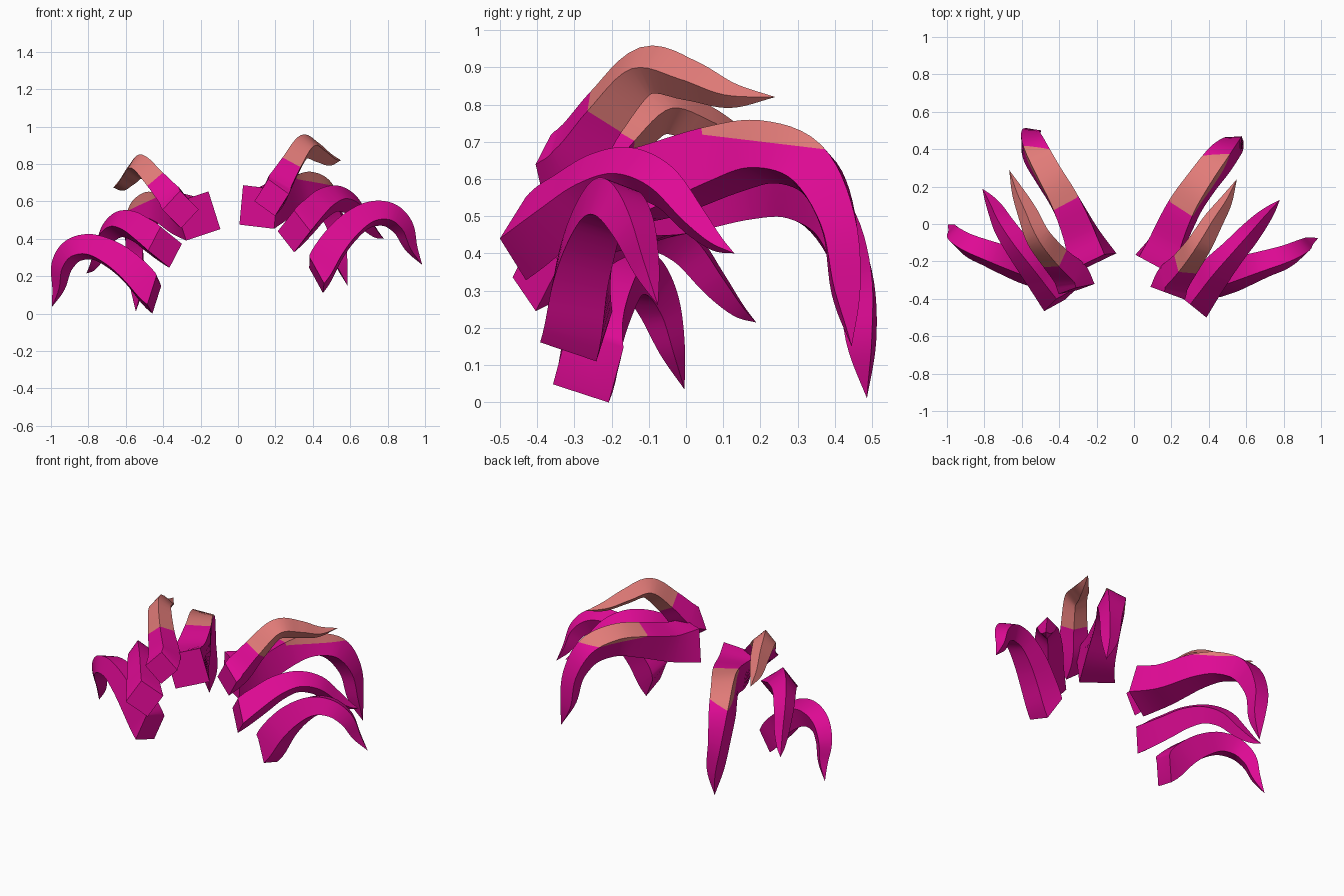
import bpy, bmesh, math
from mathutils import Vector, Matrix

if "Cube" in bpy.data.objects:
    bpy.data.objects.remove(bpy.data.objects["Cube"])

def material(name, rgb):
    m = bpy.data.materials.new(name)
    m.diffuse_color = (*rgb, 1)
    m.use_nodes = True
    m.node_tree.nodes["Principled BSDF"].inputs["Base Color"].default_value = m.diffuse_color
    return m

MATS = [material("magenta", (0.74, 0.003, 0.30)), material("salmon", (0.76, 0.20, 0.19))]
STEPS = 6

def spline(pts):
    """Catmull-Rom through (x, y, z, radius) points."""
    P = [Vector(p) for p in pts]
    P = [2 * P[0] - P[1]] + P + [2 * P[-1] - P[-2]]
    out = []
    for i in range(1, len(P) - 2):
        a, b, c, d = P[i - 1:i + 3]
        for s in range(STEPS):
            t = s / STEPS
            out.append(0.5 * (2 * b + (c - a) * t + (2 * a - 5 * b + 4 * c - d) * t * t
                              + (3 * b - a - 3 * c + d) * t ** 3))
    return out + [P[-2]]

def lock(name, pts, twists, base_lift, is_salmon, cut, matrix):
    """Tapered four-sided lock swept along a path, ending in a point."""
    path = spline(pts)
    pos = [p.to_3d() for p in path]
    run = pos[-1] - pos[0]
    side = Vector((run.y, -run.x, 0)).normalized()
    bm = bmesh.new()
    rings = []
    n = len(path)
    for i in range(n - 1):
        tan = (pos[i + 1] - pos[max(i - 1, 0)]).normalized()
        tan.z *= min(1, base_lift + i / 7)      # the cut base stands nearly upright
        tan.normalize()
        lat = (side - tan * side.dot(tan)).normalized()
        up = lat.cross(tan)
        twist = twists[0] + (twists[1] - twists[0]) * i / n
        r = max(path[i].w, 0.004)
        ring = []
        for k in range(4):
            a = math.radians(45 + 90 * k + twist)
            ring.append(bm.verts.new(pos[i] + r * (lat * math.cos(a) + up * math.sin(a))))
        rings.append(ring)
    tip = bm.verts.new(pos[-1])
    bm.faces.new(rings[0])
    for i in range(n - 1):
        for k in range(4):
            j = (k + 1) % 4
            if i < n - 2:
                f = bm.faces.new((rings[i][k], rings[i][j], rings[i + 1][j], rings[i + 1][k]))
            else:
                f = bm.faces.new((rings[i][k], rings[i][j], tip))
            f.material_index = int(is_salmon((i + 0.5) / (n - 1)))
    if cut:                                     # salmon only above a sloping plane
        co, no = Vector(cut[0]), Vector(cut[1])
        faces = [f for f in bm.faces if f.material_index]
        geom = faces + list({e for f in faces for e in f.edges}) + list({v for f in faces for v in f.verts})
        bmesh.ops.bisect_plane(bm, geom=geom, plane_co=co, plane_no=no)
        for f in bm.faces:
            if (f.calc_center_median() - co).dot(no) < 0:
                f.material_index = 0
    bm.transform(matrix)
    bmesh.ops.recalc_face_normals(bm, faces=bm.faces)
    me = bpy.data.meshes.new(name)
    bm.to_mesh(me)
    bm.free()
    for m in MATS:
        me.materials.append(m)
    me.shade_smooth()
    me.set_sharp_from_angle(angle=math.radians(35))
    bpy.context.collection.objects.link(bpy.data.objects.new(name, me))

# name, path points with half-diagonal, twist range, base lift, salmon rule, salmon cut plane
LOCKS = [
    ("rear_lock",
     [(.11, -.22, .57, .15), (.18, -.09, .59, .125), (.27, .09, .65, .108), (.36, .22, .673, .095),
      (.455, .34, .625, .087), (.52, .41, .48, .067), (.545, .43, .30, .05), (.585, .445, .15, 0)],
     (-6, 52), 0, lambda t: .28 < t < .65, ((0, .12, .71), (0, .12, 1))),
    ("top_lock",
     [(.18, -.37, .62, .10), (.21, -.295, .668, .095), (.275, -.215, .78, .078), (.35, -.11, .89, .067),
      (.42, .01, .865, .055), (.49, .12, .825, .035), (.55, .24, .82, 0)],
     (56, 45), 0, lambda t: t > .33, None),
    ("middle_lock",
     [(.30, -.43, .44, .112), (.38, -.33, .52, .095), (.45, -.24, .585, .085), (.53, -.15, .615, .07),
      (.61, -.06, .58, .06), (.68, .02, .49, .045), (.735, .08, .43, .025), (.78, .13, .40, 0)],
     (45, 45), 0, lambda t: False, None),
    ("lower_lock",
     [(.42, -.295, .203, .113), (.49, -.28, .335, .105), (.58, -.25, .447, .095), (.69, -.215, .525, .08),
      (.80, -.18, .53, .07), (.88, -.14, .465, .058), (.925, -.105, .355, .035), (.985, -.075, .26, 0)],
     (25, 15), .25, lambda t: False, None),
]

# the left set is the mirrored right set, tilted and turned slightly
LEFT = (Matrix.Translation((.025, 0, -.012)) @ Matrix.Rotation(math.radians(-4), 4, 'Z')
        @ Matrix.Rotation(math.radians(-12.2), 4, 'Y') @ Matrix.Scale(-1, 4, (1, 0, 0)))

for name, *args in LOCKS:
    lock("right_" + name, *args, Matrix.Identity(4))
    lock("left_" + name, *args, LEFT)
